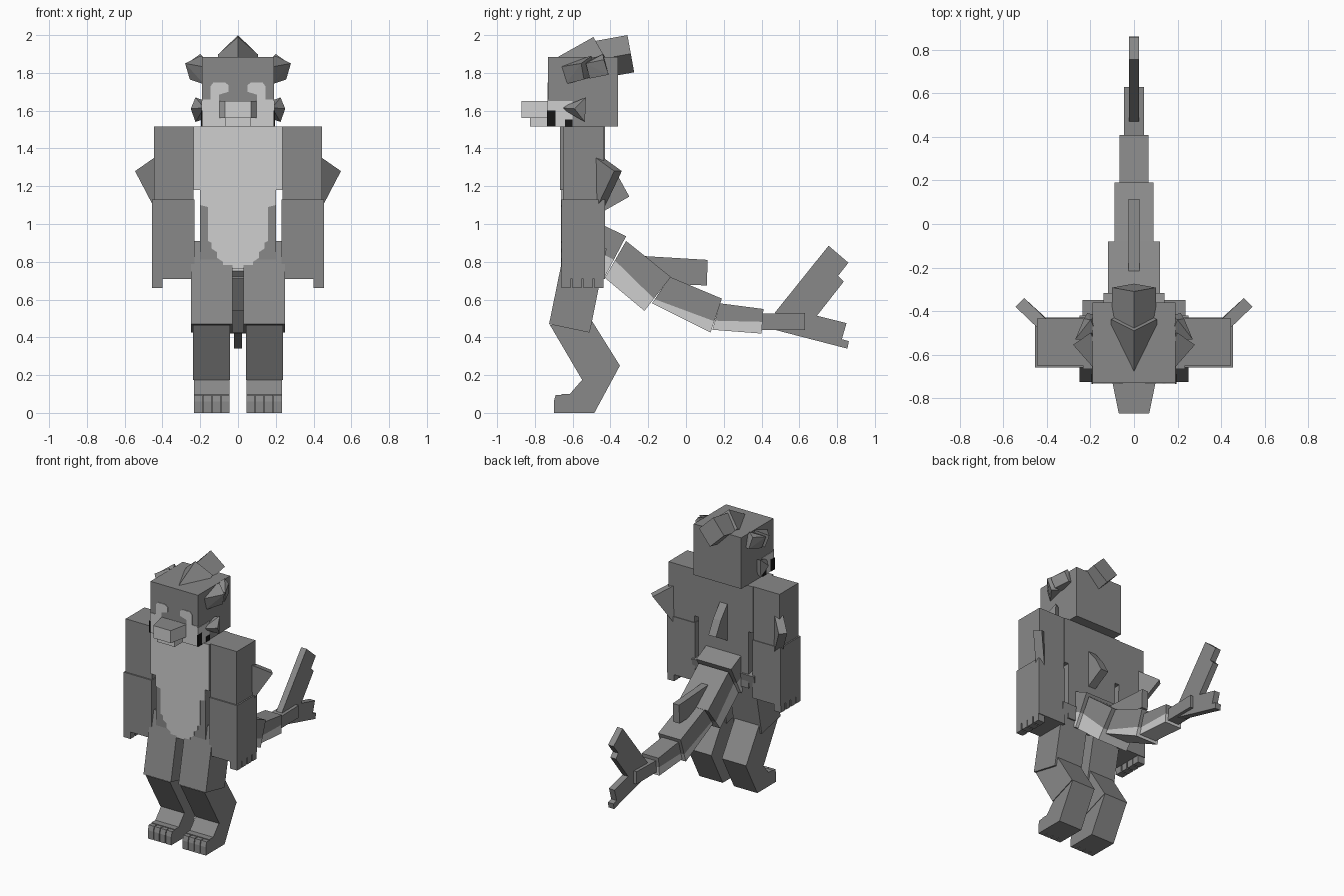
import bpy, bmesh
from mathutils import Vector

cube = bpy.data.objects.get("Cube")
if cube:
    bpy.data.objects.remove(cube, do_unlink=True)


def material(name, v):
    m = bpy.data.materials.new(name)
    m.use_nodes = True
    m.diffuse_color = (v, v, v, 1)
    bsdf = next(n for n in m.node_tree.nodes if n.type == 'BSDF_PRINCIPLED')
    bsdf.inputs["Base Color"].default_value = (v, v, v, 1)
    bsdf.inputs["Roughness"].default_value = 0.9
    return m


GREY = material("mid grey", 0.25)
LIGHT = material("light grey", 0.62)
BLACK = material("black", 0.008)


def finish(name, bm, mat, second=None, rule=None):
    """Turn a bmesh into an object; faces that pass the rule get the second colour."""
    bmesh.ops.recalc_face_normals(bm, faces=bm.faces[:])
    bm.normal_update()
    me = bpy.data.meshes.new(name)
    me.materials.append(mat)
    if second:
        me.materials.append(second)
        for f in bm.faces:
            f.material_index = 1 if rule(f) else 0
    bm.to_mesh(me)
    bm.free()
    ob = bpy.data.objects.new(name, me)
    bpy.context.scene.collection.objects.link(ob)
    return ob


def hull(name, pts, mat=GREY, second=None, rule=None):
    bm = bmesh.new()
    for p in pts:
        bm.verts.new(p)
    res = bmesh.ops.convex_hull(bm, input=bm.verts[:])
    junk = {g for g in res["geom_interior"] if isinstance(g, bmesh.types.BMVert)}
    bmesh.ops.delete(bm, geom=list(junk), context='VERTS')
    bmesh.ops.dissolve_limit(bm, angle_limit=0.02, verts=bm.verts[:], edges=bm.edges[:])
    return finish(name, bm, mat, second, rule)


def box(name, x, y, z, mat=GREY, second=None, rule=None):
    return hull(name, [(a, b, c) for a in x for b in y for c in z], mat, second, rule)


def extrude(name, pts, lo, hi, axis='x', mat=GREY, cut=None):
    """Extrude a (y, z) profile along x, or an (x, z) profile along y.
    cut = two profile points; everything below that line becomes light."""
    def place(p, d):
        return (d, p[0], p[1]) if axis == 'x' else (p[0], d, p[1])
    bm = bmesh.new()
    a = [bm.verts.new(place(p, lo)) for p in pts]
    b = [bm.verts.new(place(p, hi)) for p in pts]
    bm.faces.new(a)
    bm.faces.new(b[::-1])
    for i in range(len(pts)):
        j = (i + 1) % len(pts)
        bm.faces.new((a[i], b[i], b[j], a[j]))
    if not cut:
        return finish(name, bm, mat)
    p, q = (Vector(place(c, 0)) for c in cut)
    n = Vector((0, -(q.z - p.z), q.y - p.y))
    bmesh.ops.bisect_plane(bm, geom=bm.verts[:] + bm.edges[:] + bm.faces[:], plane_co=p, plane_no=n)
    return finish(name, bm, mat, LIGHT, lambda f: (f.calc_center_median() - p).dot(n) < 0)


def mirrored(half):
    return half + [(-x, z) for x, z in reversed(half) if x > 0]


def is_front(f):
    return f.normal.y < -0.9


# Head, snout and jaw
box("head", (-.19, .19), (-.73, -.36), (1.515, 1.885))
hull("snout", [(s * w, y, z) for s in (-1, 1) for w, y in ((.10, -.725), (.07, -.87)) for z in (1.56, 1.65)],
     LIGHT, GREY, lambda f: f.normal.z > .9)
box("jaw", (-.07, .07), (-.825, -.725), (1.515, 1.565), LIGHT)

# Pale face marking
face = [(0, 1.515), (.19, 1.515), (.19, 1.66), (.145, 1.66), (.145, 1.73), (.13, 1.75), (.07, 1.75),
        (.05, 1.735), (.05, 1.70), (.10, 1.685), (.10, 1.65), (0, 1.65)]
extrude("face_marking", mirrored(face), -.734, -.729, 'y', LIGHT)


# Head crest: two diamond-section bars, given by their ridge line
def crest(name, start, end, r):
    a, b = Vector((0, *start)), Vector((0, *end))
    d = (b - a).normalized()
    down = Vector((0, d.z, -d.y)) * r
    side = Vector((r, 0, 0))
    hull(name, [p + o for p in (a, b) for o in (Vector(), down + side, down - side, down * 2)])


crest("crest_front", (-.677, 1.885), (-.49, 1.99), .105)
crest("crest_back", (-.53, 1.96), (-.31, 2.0), .1)

# Torso
box("chest", (-.235, .235), (-.667, -.43), (1.18, 1.515), GREY, LIGHT, is_front)
box("abdomen", (-.2, .2), (-.655, -.43), (.77, 1.18))
belly = [(0, .77), (.08, .77), (.08, .80), (.11, .82), (.11, .85), (.14, .87), (.14, .90), (.16, .91),
         (.16, 1.09), (.2, 1.10), (.2, 1.18), (0, 1.18)]
extrude("belly_marking", mirrored(belly), -.661, -.654, 'y', LIGHT)
box("belly_underside", (-.09, .09), (-.655, -.43), (.765, .771), LIGHT)
extrude("back_fin", [(-.45, 1.36), (-.355, 1.245), (-.30, 1.145), (-.45, 1.06)], -.03, .03)

# Paired parts
for side, s in (("left", 1), ("right", -1)):
    def at(pts):
        return [(s * x, y, z) for x, y, z in pts]

    def span(a, b):
        return tuple(sorted((s * a, s * b)))

    # Cheek patch, dark marks and cheek tuft
    box(f"{side}_cheek_marking", span(.188, .193), (-.733, -.60), (1.515, 1.65), LIGHT)
    box(f"{side}_mouth_mark", span(.188, .196), (-.736, -.69), (1.515, 1.60), BLACK)
    box(f"{side}_jaw_mark", span(.188, .196), (-.64, -.60), (1.515, 1.552), BLACK)
    hull(f"{side}_cheek_tuft", at([(.18, -.665, 1.615), (.225, -.53, 1.67), (.225, -.535, 1.54),
                                   (.25, -.59, 1.61), (.17, -.55, 1.65), (.17, -.55, 1.56)]))
    # Ear: slanted front panel with a block behind it
    hull(f"{side}_ear_front", at([(.17, -.68, 1.83), (.18, -.64, 1.74), (.28, -.555, 1.85), (.255, -.54, 1.765),
                                  (.20, -.50, 1.89), (.16, -.58, 1.87), (.17, -.50, 1.78)]))
    hull(f"{side}_ear_back", at([(.16, -.53, 1.86), (.27, -.53, 1.85), (.25, -.51, 1.77), (.16, -.51, 1.77),
                                 (.20, -.44, 1.90), (.23, -.435, 1.87), (.215, -.41, 1.79), (.16, -.42, 1.80)]))
    # Arm with fingers along the outer edge
    box(f"{side}_upper_arm", span(.235, .445), (-.65, -.435), (1.13, 1.515))
    box(f"{side}_forearm", span(.23, .455), (-.66, -.43), (.71, 1.13))
    for i in range(4):
        y = -.66 + i * .0585
        box(f"{side}_finger_{i + 1}", span(.40, .455), (y, y + .049), (.66, .715))
    # Elbow fin, a thin plate pointing out and back
    t = .02
    hull(f"{side}_arm_fin", at([(x + k * t, y - k * t, z) for k in (-1, 1) for x, y, z in
                                ((.41, -.47, 1.36), (.525, -.36, 1.28), (.41, -.465, 1.06))]))
    # Leg
    extrude(f"{side}_thigh", [(-.725, .47), (-.51, .425), (-.42, .87), (-.635, .91)], *span(.03, .25))
    extrude(f"{side}_shin", [(-.72, .465), (-.50, .49), (-.35, .25), (-.55, .175)], *span(.042, .237))
    extrude(f"{side}_foot", [(-.55, .175), (-.35, .25), (-.485, 0), (-.66, 0), (-.66, .1), (-.615, .1)],
            *span(.045, .232))
    for i in range(4):
        x = .045 + i * .048
        extrude(f"{side}_toe_{i + 1}", [(-.65, 0), (-.70, 0), (-.70, .06), (-.69, .095), (-.65, .095)],
                *span(x, x + .043))

# Tail segments: side profile, half width, line between grey top and pale underside
tail = [
    ([(-.50, 1.02), (-.43, .99), (-.317, .935), (-.43, .72), (-.50, .75)], .14, ((-.5, .87), (-.38, .81))),
    ([(-.317, .91), (-.08, .72), (-.22, .54), (-.43, .715)], .12, ((-.39, .82), (-.165, .60))),
    ([(-.085, .72), (.19, .605), (.13, .425), (-.18, .58)], .09, ((-.16, .60), (.15, .485))),
    ([(.18, .58), (.41, .55), (.40, .42), (.14, .44)], .067, ((.16, .488), (.41, .482))),
    ([(.40, .525), (.63, .53), (.63, .44), (.40, .44)], .045, None),
]
for i, (profile, w, cut) in enumerate(tail):
    extrude(f"tail_segment_{i + 1}", profile, -w, w, cut=cut)

# Tail fins
extrude("tail_top_fin", [(-.22, .83), (.115, .81), (.11, .675), (-.10, .68)], -.025, .025)
extrude("tail_upper_fluke", [(.47, .53), (.755, .885), (.86, .795), (.805, .725), (.835, .695), (.69, .51),
                             (.6, .46)], -.022, .022)
extrude("tail_lower_fluke", [(.45, .445), (.855, .34), (.862, .38), (.825, .39), (.85, .475), (.63, .53),
                             (.5, .52)], -.022, .022)
